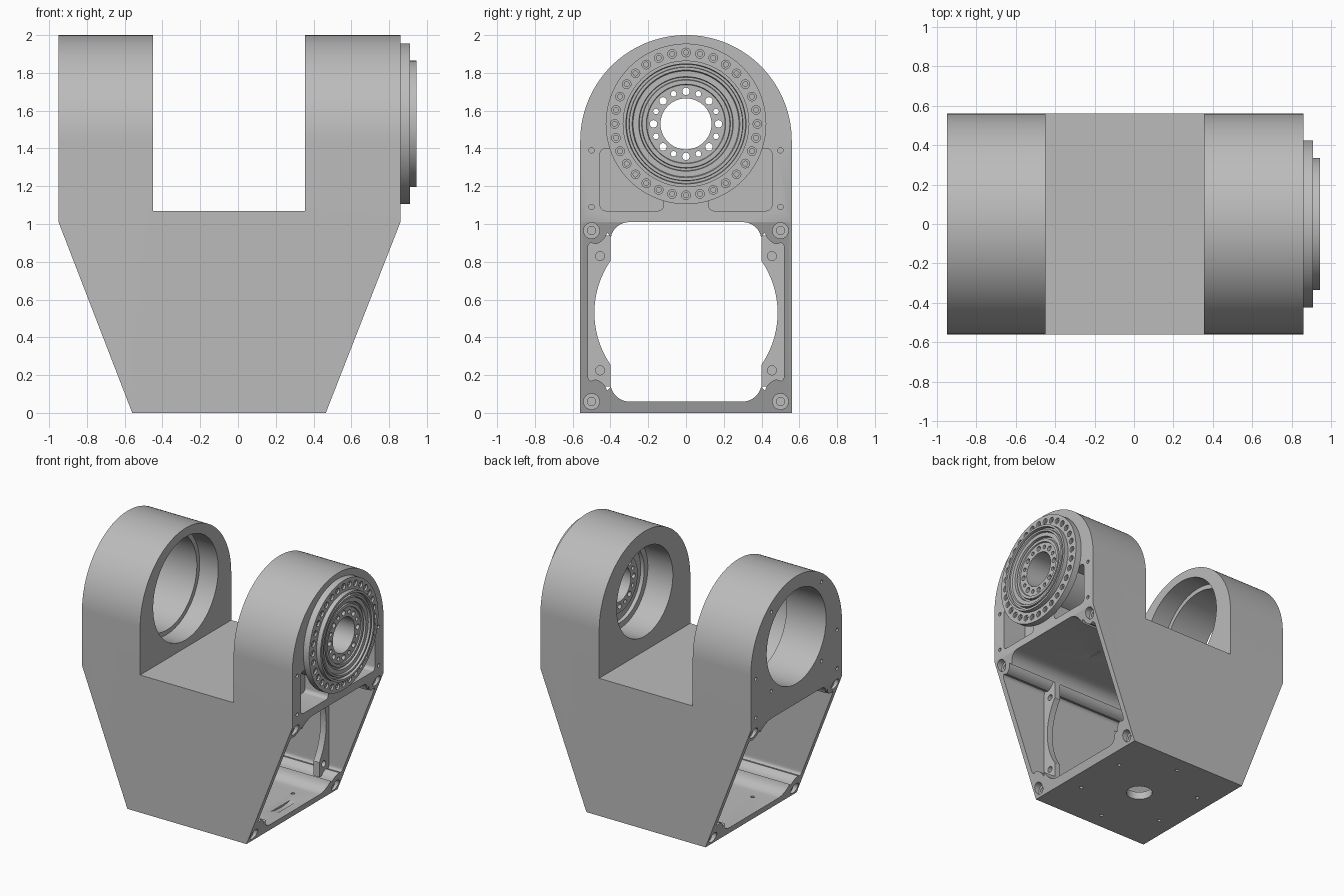
import bpy, bmesh
from math import sin, cos, pi, radians
from mathutils import Vector

if "Cube" in bpy.data.objects:
    bpy.data.objects.remove(bpy.data.objects["Cube"])

GREY = (0.5, 0.5, 0.5, 1)
metal = bpy.data.materials.new("cast grey metal")
metal.use_nodes = True
metal.diffuse_color = GREY
metal.node_tree.nodes["Principled BSDF"].inputs["Base Color"].default_value = GREY

AXIS_Z = 1.53      # height of the pivot axis
MID_X = -0.045     # symmetry plane of the housing
TO_3D = {"x": lambda u, v, d: (d, u, v),
         "y": lambda u, v, d: (u, d, v),
         "z": lambda u, v, d: (u, v, d)}


def finish(name, bm):
    bmesh.ops.recalc_face_normals(bm, faces=bm.faces)
    mesh = bpy.data.meshes.new(name)
    bm.to_mesh(mesh)
    bm.free()
    mesh.materials.append(metal)
    obj = bpy.data.objects.new(name, mesh)
    bpy.context.collection.objects.link(obj)
    return obj


def prism(name, outlines, axis, start, end):
    """Extrude one or more flat outlines along an axis."""
    bm = bmesh.new()
    for pts in outlines:
        lo = [bm.verts.new(TO_3D[axis](u, v, start)) for u, v in pts]
        hi = [bm.verts.new(TO_3D[axis](u, v, end)) for u, v in pts]
        bm.faces.new(lo)
        bm.faces.new(hi[::-1])
        for i in range(len(pts)):
            j = (i + 1) % len(pts)
            bm.faces.new((lo[i], lo[j], hi[j], hi[i]))
    return finish(name, bm)


def arc(cu, cv, r, a0, a1, n):
    return [(cu + r * cos(radians(a0 + (a1 - a0) * i / n)),
             cv + r * sin(radians(a0 + (a1 - a0) * i / n))) for i in range(n + 1)]


def circle(cu, cv, r, n=16):
    return arc(cu, cv, r, 0, 360, n)[:-1]


def ring(cu, cv, radius, count, r, start=0, n=16):
    """Circles spaced evenly round a bolt circle."""
    return [circle(cu + radius * cos(start + 2 * pi * i / count),
                   cv + radius * sin(start + 2 * pi * i / count), r, n)
            for i in range(count)]


def rounded(u0, u1, v0, v1, r):
    return (arc(u1 - r, v1 - r, r, 0, 90, 6) + arc(u0 + r, v1 - r, r, 90, 180, 6)
            + arc(u0 + r, v0 + r, r, 180, 270, 6) + arc(u1 - r, v0 + r, r, 270, 360, 6))


def boolean(obj, cutter, operation="DIFFERENCE"):
    cutter.hide_render = True
    mod = obj.modifiers.new("cut", "BOOLEAN")
    mod.operation, mod.object, mod.solver = operation, cutter, "EXACT"
    bpy.context.view_layer.objects.active = obj
    bpy.ops.object.modifier_apply(modifier=mod.name)
    bpy.data.objects.remove(cutter)


def cut(obj, outlines, axis, start, end):
    boolean(obj, prism("cutter", outlines, axis, start, end))


def smooth(obj):
    bpy.ops.object.select_all(action="DESELECT")
    obj.select_set(True)
    bpy.context.view_layer.objects.active = obj
    bpy.ops.object.shade_smooth_by_angle(angle=radians(25))


# Forked housing: side silhouette trimmed by the arched end silhouette
fork = [(-0.95, 2.1), (-0.95, 1.01), (-0.56, 0), (0.465, 0), (0.86, 1.01),
        (0.86, 2.1), (0.355, 2.1), (0.355, 1.07), (-0.45, 1.07), (-0.45, 2.1)]
housing = prism("housing", [fork], "y", -0.7, 0.7)
arch = [(-0.56, -0.1), (0.56, -0.1)] + arc(0, 1.44, 0.56, 0, 180, 64)
boolean(housing, prism("arch", [arch], "x", -1.2, 1.2), "INTERSECT")

# Tunnel through the lower half, leaving a boss in each corner
quarter = ([(0.52, 0.32)] + arc(0.49, 0.34, 0.03, 0, 60, 4)
           + arc(0.5, 0.44, 0.085, 255, 195, 5)
           + arc(0.3, 0.375, 0.1, 12, 90, 8))
quarter = [(u, min(v, 0.475)) for u, v in quarter]
upper = quarter + [(-u, v) for u, v in reversed(quarter)]
tunnel = [(u, 0.535 + v) for u, v in upper] + [(-u, 0.535 - v) for u, v in upper]
cut(housing, [tunnel], "x", -1.2, 1.2)
cut(housing, [circle(0, 0.53, 0.485, 96)], "x", 0.37, 0.42)

# Bores of the two arms
cut(housing, [circle(0, AXIS_Z, 0.345, 96)], "x", 0.2, 1)
cut(housing, [circle(0, AXIS_Z, 0.40, 96)], "x", -0.61, -0.3)
cut(housing, [circle(0, AXIS_Z, 0.365, 96)], "x", -1.1, -0.5)

# Pockets behind the bearing flange
cut(housing, [rounded(0.118, 0.455, 1.07, 1.4, 0.03),
              rounded(-0.455, -0.118, 1.07, 1.4, 0.03)], "x", 0.66, 1)

# Counterbored bolt holes in the corner bosses of both sloping ends
for z, face in ((0.965, 0.842), (0.06, 0.488)):
    for side in (1, -1):
        def end_x(x):
            return MID_X + side * (x - MID_X)
        for r, depth in ((0.042, 0.035), (0.022, 0.14)):
            holes = [circle(y, z, r, 24) for y in (-0.5, 0.5)]
            cut(housing, holes, "x", *sorted((end_x(face - depth), end_x(face + 0.1))))

# Small threaded holes in the arm faces
corner_holes = [circle(y, z, 0.014, 12) for y in (-0.5, 0.5) for z in (1.09, 1.39)]
cut(housing, corner_holes, "x", 0.8, 1)
cut(housing, corner_holes + ring(0, AXIS_Z, 0.435, 4, 0.014, pi / 4, 12), "x", -1.1, -0.88)

# Holes in the base plate
cut(housing, [circle(-0.05, 0, 0.095, 48)] + ring(-0.05, 0, 0.43, 6, 0.014, pi / 6, 12),
    "z", -0.1, 0.2)
smooth(housing)

# Mounting rib inside the tunnel
rib = prism("mounting_rib", [rounded(-0.535, 0.535, 0.14, 0.94, 0.01)], "x", 0.37, 0.42)
cut(rib, [rounded(-0.4, 0.4, -0.1, 1.2, 0.01)], "x", 0.2, 0.6)
cut(rib, [circle(0, 0.53, 0.485, 96)], "x", 0.2, 0.6)
cut(rib, [circle(y, z, 0.024) for y in (-0.455, 0.455) for z in (0.225, 0.83)],
    "x", 0.385, 0.6)
smooth(rib)

# Bearing: stepped ring turned about the pivot axis, as (radius, x)
profile = [(0.135, 0.57), (0.22, 0.57), (0.225, 0.60), (0.30, 0.60), (0.30, 0.57),
           (0.347, 0.57), (0.347, 0.858), (0.425, 0.858), (0.425, 0.91), (0.335, 0.91),
           (0.335, 0.945), (0.318, 0.945), (0.315, 0.92), (0.302, 0.92), (0.30, 0.94),
           (0.285, 0.94), (0.28, 0.925), (0.25, 0.925), (0.247, 0.905), (0.235, 0.905),
           (0.232, 0.92), (0.21, 0.92), (0.207, 0.91), (0.135, 0.91)]
bm = bmesh.new()
verts = [bm.verts.new((x, 0, AXIS_Z + r)) for r, x in profile]
edges = [bm.edges.new((verts[i - 1], verts[i])) for i in range(len(verts))]
bmesh.ops.spin(bm, geom=verts + edges, cent=Vector((0, 0, AXIS_Z)),
               axis=Vector((1, 0, 0)), angle=2 * pi, steps=96)
bmesh.ops.remove_doubles(bm, verts=bm.verts, dist=0.0005)
bearing = finish("bearing", bm)

# Bolt circles: blind stepped holes in the flange, through holes in the hub
cut(bearing, ring(0, AXIS_Z, 0.378, 32, 0.023), "x", 0.895, 1)
cut(bearing, ring(0, AXIS_Z, 0.378, 32, 0.013, 0, 12), "x", 0.87, 1)
cut(bearing, ring(0, AXIS_Z, 0.172, 8, 0.02), "x", 0.5, 1)
cut(bearing, ring(0, AXIS_Z, 0.172, 8, 0.015, pi / 8), "x", 0.5, 1)
smooth(bearing)
